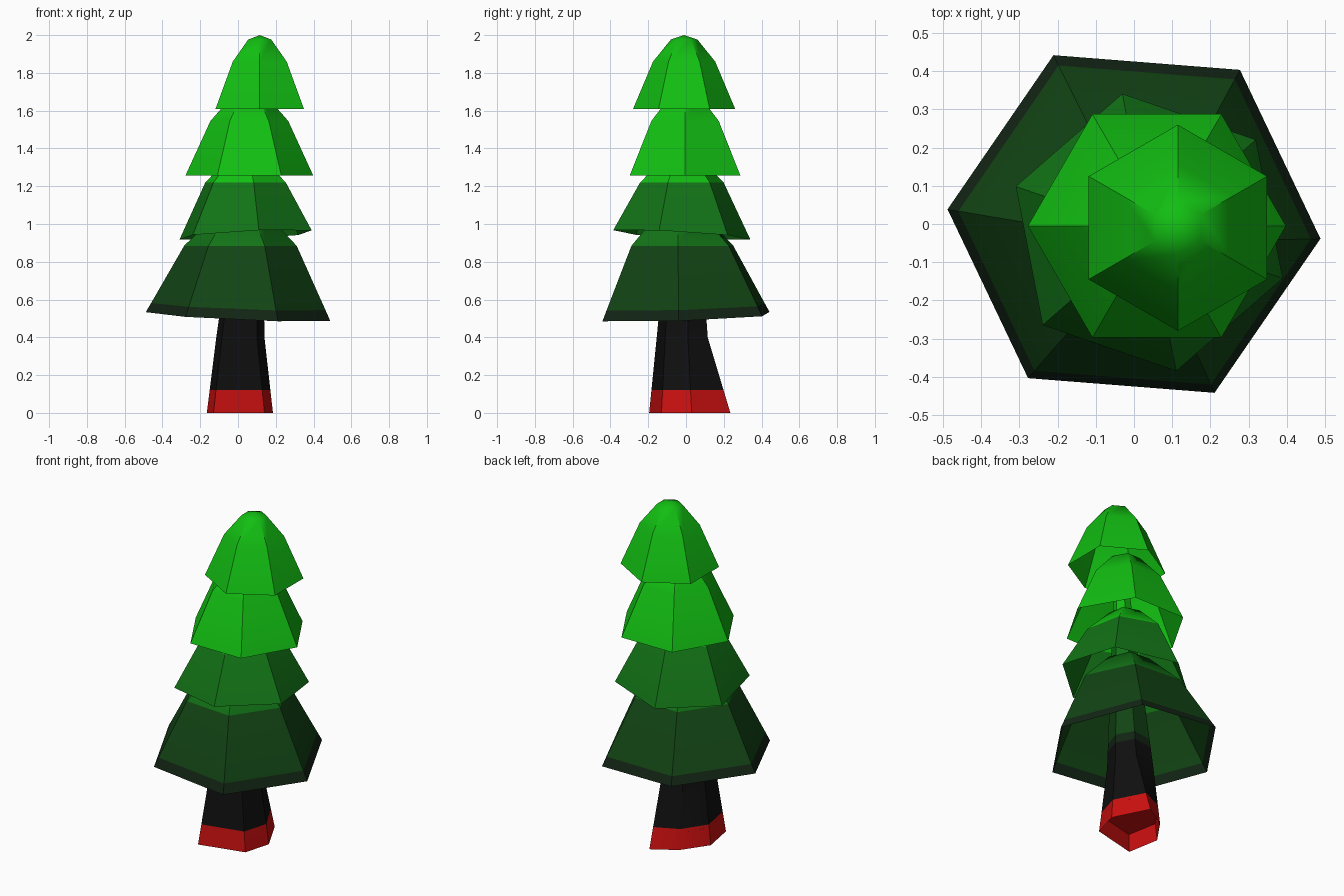
import bpy, bmesh
from math import cos, sin, radians
from mathutils import Vector

cube = bpy.data.objects.get("Cube")
if cube:
    bpy.data.objects.remove(cube, do_unlink=True)


def material(name, rgb):
    mat = bpy.data.materials.new(name)
    mat.use_nodes = True
    mat.diffuse_color = (*rgb, 1)
    mat.node_tree.nodes["Principled BSDF"].inputs["Base Color"].default_value = (*rgb, 1)
    return mat


RED, BLACK, RIM, DARK, MID, BRIGHT = range(6)
PALETTE = [
    material("red_base", (0.6, 0.005, 0.005)),
    material("black_bark", (0.005, 0.005, 0.005)),
    material("blackish_green", (0.006, 0.018, 0.007)),
    material("dark_green", (0.006, 0.058, 0.007)),
    material("mid_green", (0.006, 0.17, 0.008)),
    material("bright_green", (0.006, 0.52, 0.006)),
]


def loft(name, rings, band_colours, cap=None, apex=None):
    """Skin a stack of hexagon rings; cap and apex are optional end closures."""
    bm = bmesh.new()
    loops = [[bm.verts.new(p) for p in ring] for ring in rings]
    n = len(loops[0])
    for low, high, colour in zip(loops, loops[1:], band_colours):
        for i in range(n):
            j = (i + 1) % n
            bm.faces.new((low[i], low[j], high[j], high[i])).material_index = colour
    if apex:
        tip = bm.verts.new(apex)
        for i in range(n):
            face = bm.faces.new((loops[-1][i], loops[-1][(i + 1) % n], tip))
            face.material_index = band_colours[-1]
    else:
        bm.faces.new(loops[-1]).material_index = band_colours[-1]
    if cap:
        bm.faces.new([bm.verts.new(p) for p in reversed(cap)]).material_index = RED
    mesh = bpy.data.meshes.new(name)
    bm.to_mesh(mesh)
    bm.free()
    for mat in PALETTE:
        mesh.materials.append(mat)
    obj = bpy.data.objects.new(name, mesh)
    bpy.context.collection.objects.link(obj)
    bpy.ops.object.select_all(action='DESELECT')
    obj.select_set(True)
    bpy.context.view_layer.objects.active = obj
    bpy.ops.object.shade_smooth_by_angle(angle=radians(40))
    return obj


# Foliage: open hexagonal skirts with a rounded crown and a slightly tilted hem
def tier(name, centre, radius, base, height, turn, skirt, crown, tilt=(0, 0), lean=(0, 0), rim=0):
    profile = [(1, 0), (0.61, 0.64), (0.26, 0.94)]
    colours = [skirt, crown]
    if rim:
        t = rim / 0.64
        profile.insert(1, (1 - 0.39 * t, rim))
        colours.insert(0, RIM)
    rings = []
    for scale, t in profile:
        hem = max(0, 1 - t / 0.64)
        ring = []
        for k in range(6):
            a = radians(turn + 60 * k)
            dx, dy = radius * scale * cos(a), radius * scale * sin(a)
            z = base + height * t + hem * (tilt[0] * dx + tilt[1] * dy)
            ring.append((centre[0] + lean[0] * t + dx, centre[1] + lean[1] * t + dy, z))
        rings.append(ring)
    tip = (centre[0] + lean[0], centre[1] + lean[1], base + height)
    return loft(name, rings, colours, apex=tip)


tier("foliage_bottom", (0, 0), 0.49, 0.51, 0.585, -4.5, DARK, MID,
     tilt=(-0.045, 0.035), lean=(0.02, -0.03), rim=0.09)
tier("foliage_lower_middle", (0.04, -0.022), 0.37, 0.942, 0.433, 41, MID, BRIGHT,
     tilt=(0.05, -0.06))
tier("foliage_upper_middle", (0.06, -0.005), 0.338, 1.257, 0.45, 0, BRIGHT, BRIGHT)
tier("foliage_top", (0.115, -0.01), 0.27, 1.61, 0.39, 30, BRIGHT, BRIGHT)

# Trunk: irregular flared hexagon, hollow at the foot, tapering up inside the foliage
foot = [(-0.13, -0.195), (0.14, -0.13), (0.185, 0.03), (0.08, 0.235), (-0.06, 0.15), (-0.165, 0)]
neck = [(-0.085, -0.155), (0.1, -0.11), (0.14, 0.01), (0.08, 0.115), (-0.05, 0.1), (-0.115, -0.01)]
LEVELS = {"neck": 0.4, "tip": 1.62}


def trunk_ring(z):
    if z <= LEVELS["neck"]:
        t = z / LEVELS["neck"]
        return [Vector((*f, z)).lerp(Vector((*n, z)), t) for f, n in zip(foot, neck)]
    t = (z - LEVELS["neck"]) / (LEVELS["tip"] - LEVELS["neck"])
    return [Vector((*n, z)).lerp(Vector((0.09 + n[0] * 0.25, n[1] * 0.25, z)), t) for n in neck]


heights = [0, 0.12, LEVELS["neck"], 0.5, 0.55, 0.885, 1.22, LEVELS["tip"]]
loft("trunk", [trunk_ring(z) for z in heights],
     [RED, BLACK, BLACK, RIM, DARK, MID, BRIGHT], cap=trunk_ring(0.1))
